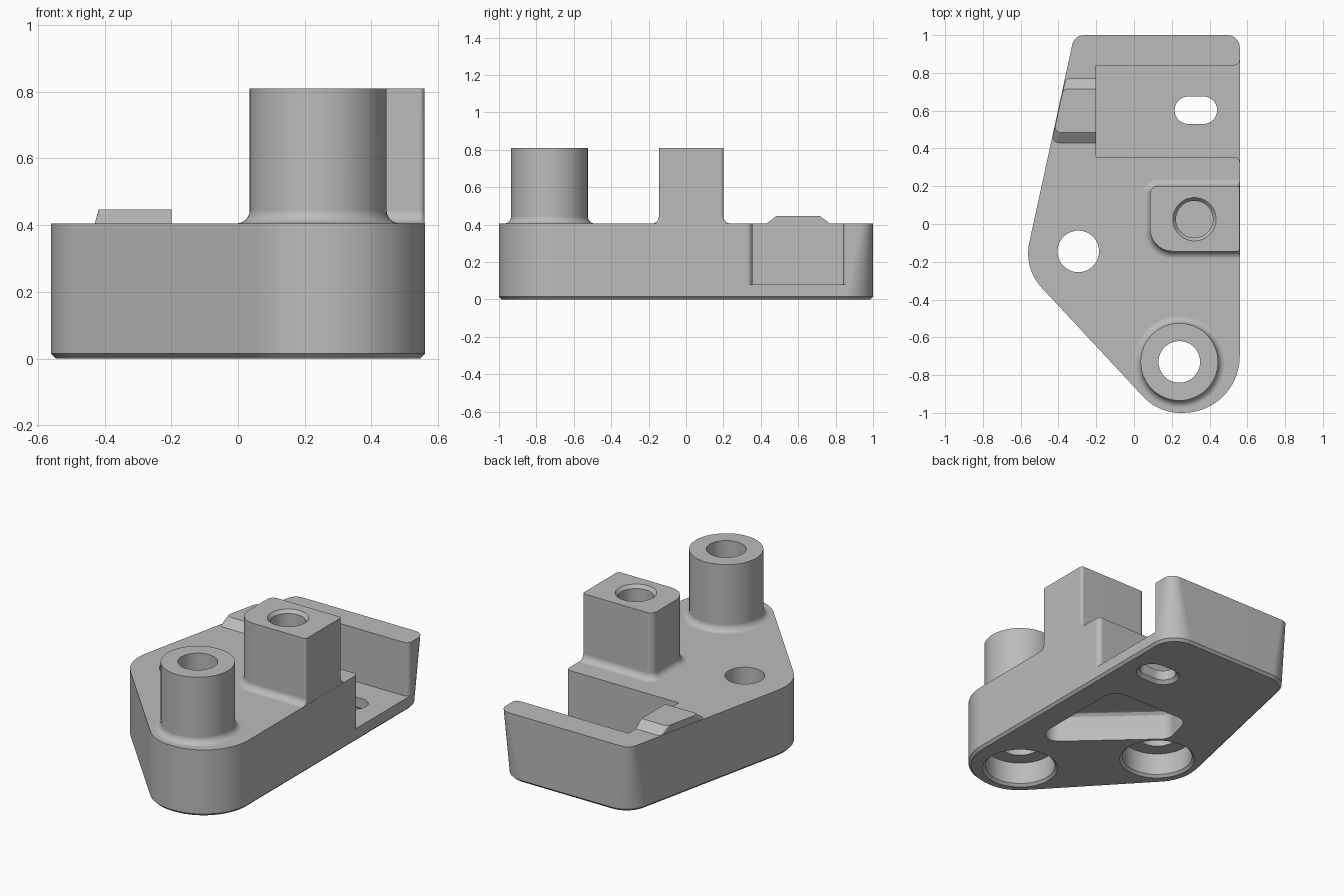
import bpy, bmesh, math
from mathutils import Vector

if "Cube" in bpy.data.objects:
    bpy.data.objects.remove(bpy.data.objects["Cube"], do_unlink=True)

grey = bpy.data.materials.new("plain_grey")
grey.use_nodes = True
grey.diffuse_color = (0.5, 0.5, 0.5, 1)
grey.node_tree.nodes["Principled BSDF"].inputs["Base Color"].default_value = (0.5, 0.5, 0.5, 1)


def offset(points, dist):
    """Move each edge of a counter-clockwise polygon outward."""
    pts = [Vector(p) for p in points]
    n = len(pts)
    d = dist if isinstance(dist, list) else [dist] * n
    normals = []
    for i in range(n):
        e = (pts[(i + 1) % n] - pts[i]).normalized()
        normals.append(Vector((e.y, -e.x)))
    out = []
    for i in range(n):
        a, b, da, db = normals[i - 1], normals[i], d[i - 1], d[i]
        det = a.x * b.y - a.y * b.x
        out.append(pts[i] + Vector((da * b.y - db * a.y, a.x * db - b.x * da)) / det)
    return out


def rounded(points, radii, dist=0.0, steps=10):
    """Polygon with filleted corners."""
    pts = offset(points, dist)
    out = []
    for i, p in enumerate(pts):
        a = (pts[i - 1] - p).normalized()
        b = (pts[(i + 1) % len(pts)] - p).normalized()
        r = radii[i] if isinstance(radii, list) else radii
        half = a.angle(b) / 2
        turn = math.pi - 2 * half
        centre = p + (a + b).normalized() * r / math.sin(half)
        s = p + a * r / math.tan(half) - centre
        e = p + b * r / math.tan(half) - centre
        for k in range(steps + 1):
            t = k / steps
            out.append(centre + (s * math.sin((1 - t) * turn) + e * math.sin(t * turn)) / math.sin(turn))
    return out


def circle(x, y, r, sides=64):
    return [Vector((x + r * math.cos(2 * math.pi * k / sides),
                    y + r * math.sin(2 * math.pi * k / sides))) for k in range(sides)]


def loft(name, rings):
    """Solid through a stack of (outline, z) rings."""
    bm = bmesh.new()
    loops = [[bm.verts.new((p.x, p.y, z)) for p in ring] for ring, z in rings]
    n = len(loops[0])
    for lo, hi in zip(loops, loops[1:]):
        for i in range(n):
            j = (i + 1) % n
            bm.faces.new((lo[i], lo[j], hi[j], hi[i]))
    bm.faces.new(loops[0][::-1])
    bm.faces.new(loops[-1])
    bmesh.ops.recalc_face_normals(bm, faces=bm.faces)
    mesh = bpy.data.meshes.new(name)
    bm.to_mesh(mesh)
    bm.free()
    mesh.materials.append(grey)
    obj = bpy.data.objects.new(name, mesh)
    bpy.context.collection.objects.link(obj)
    return obj


def combine(target, tool, operation):
    mod = target.modifiers.new(operation, 'BOOLEAN')
    mod.operation = operation
    mod.solver = 'EXACT'
    mod.object = tool
    bpy.context.view_layer.objects.active = target
    bpy.ops.object.modifier_apply(modifier=mod.name)
    bpy.data.objects.remove(tool, do_unlink=True)


TOP, TALL, FLOOR = 0.405, 0.81, 0.08
FILLET = 0.04

# Base body: back corners taper from a wide radius below to a tight one above
outline = [(0.56, 1), (-0.316, 1), (-0.584, -0.235), (0.129, -1), (0.56, -1)]
front_radii = [0.268, 0.27, 0.3]
low = [0.15, 0.15] + front_radii
high = [0.065, 0.065] + front_radii
body = loft("bracket_body", [
    (rounded(outline, [r - 0.015 for r in low], -0.015, 14), 0),
    (rounded(outline, low, 0, 14), 0.015),
    (rounded(outline, high, 0, 14), TOP)])

# Concave fillet steps as (outward offset, height)
flare = [(FILLET, TOP - 0.03)]
for k in range(7):
    a = math.pi / 2 * k / 6
    flare.append((FILLET * (1 - math.sin(a)), TOP + FILLET * (1 - math.cos(a))))
flare.append((0, TALL))

# Round boss
boss_x, boss_y = 0.24, -0.73
combine(body, loft("round_boss", [(circle(boss_x, boss_y, 0.205 + d), z) for d, z in flare]), 'UNION')

# Square post, flush with the open side
post = [(0.085, -0.145), (0.559, -0.145), (0.559, 0.2), (0.085, 0.2)]
combine(body, loft("square_post", [
    (rounded(post, [0.12 + d, 0.015, 0.015, 0.04 + d], [d, 0, d, d]), z) for d, z in flare]), 'UNION')


# Raised tab following the slanted side
def tab_ring(y0, y1):
    edge = lambda y: -0.53 + 0.2176 * y
    return rounded([(edge(y0), y0), (-0.15, y0), (-0.15, y1), (edge(y1), y1)], 0.03)


combine(body, loft("raised_tab", [
    (tab_ring(0.43, 0.77), TOP - 0.03), (tab_ring(0.43, 0.77), TOP),
    (tab_ring(0.475, 0.725), 0.44), (tab_ring(0.485, 0.715), 0.447)]), 'UNION')

# Open pocket with rounded mouth
pocket = [(-0.2, 0.355), (0.56, 0.355), (0.5605, 0.31), (0.7, 0.31),
          (0.7, 0.885), (0.5605, 0.885), (0.56, 0.84), (-0.2, 0.84)]
mouth = [0.002, 0.03] + [0.002] * 4 + [0.03, 0.002]
pocket_ring = rounded(pocket, mouth, 0, 6)
combine(body, loft("pocket_cutter", [(pocket_ring, FLOOR), (pocket_ring, 0.6)]), 'DIFFERENCE')

# Through holes with chamfered counterbores underneath
for x, y in ((boss_x, boss_y), (-0.295, -0.145)):
    steps = [(0.225, -0.01), (0.2, 0.015), (0.2, 0.15), (0.11, 0.15), (0.11, 1)]
    combine(body, loft("hole_cutter", [(circle(x, y, r), z) for r, z in steps]), 'DIFFERENCE')

# Blind hole in the post
steps = [(0.098, 0.3), (0.098, TALL - 0.02), (0.123, TALL + 0.01)]
combine(body, loft("post_hole_cutter", [(circle(0.32, 0.025, r), z) for r, z in steps]), 'DIFFERENCE')

# Slot through the pocket floor
slot = [(0.215, 0.53), (0.44, 0.53), (0.44, 0.675), (0.215, 0.675)]
combine(body, loft("slot_cutter", [
    (rounded(slot, 0.072 + d, d), z) for d, z in ((0.03, -0.01), (0, 0.02), (0, 0.2))]), 'DIFFERENCE')

# Weight-saving recess underneath, with a rounded ceiling
recess = [(0.4, -0.47), (0.4, 0.3), (-0.14, 0.3), (-0.2, 0.08)]
steps = [(0.0, -0.01), (-0.01, 0.13), (-0.016, 0.15), (-0.03, 0.164), (-0.05, 0.17)]
combine(body, loft("recess_cutter", [
    (rounded(recess, [0.08 + d, 0.08 + d, 0.08 + d, 0.08 + d], d), z) for d, z in steps]), 'DIFFERENCE')

# Smooth curved walls, crisp edges
bpy.ops.object.select_all(action='DESELECT')
body.select_set(True)
bpy.context.view_layer.objects.active = body
bpy.ops.object.shade_smooth_by_angle(angle=math.radians(25))
weighted = body.modifiers.new("weighted_normals", 'WEIGHTED_NORMAL')
weighted.keep_sharp = True
